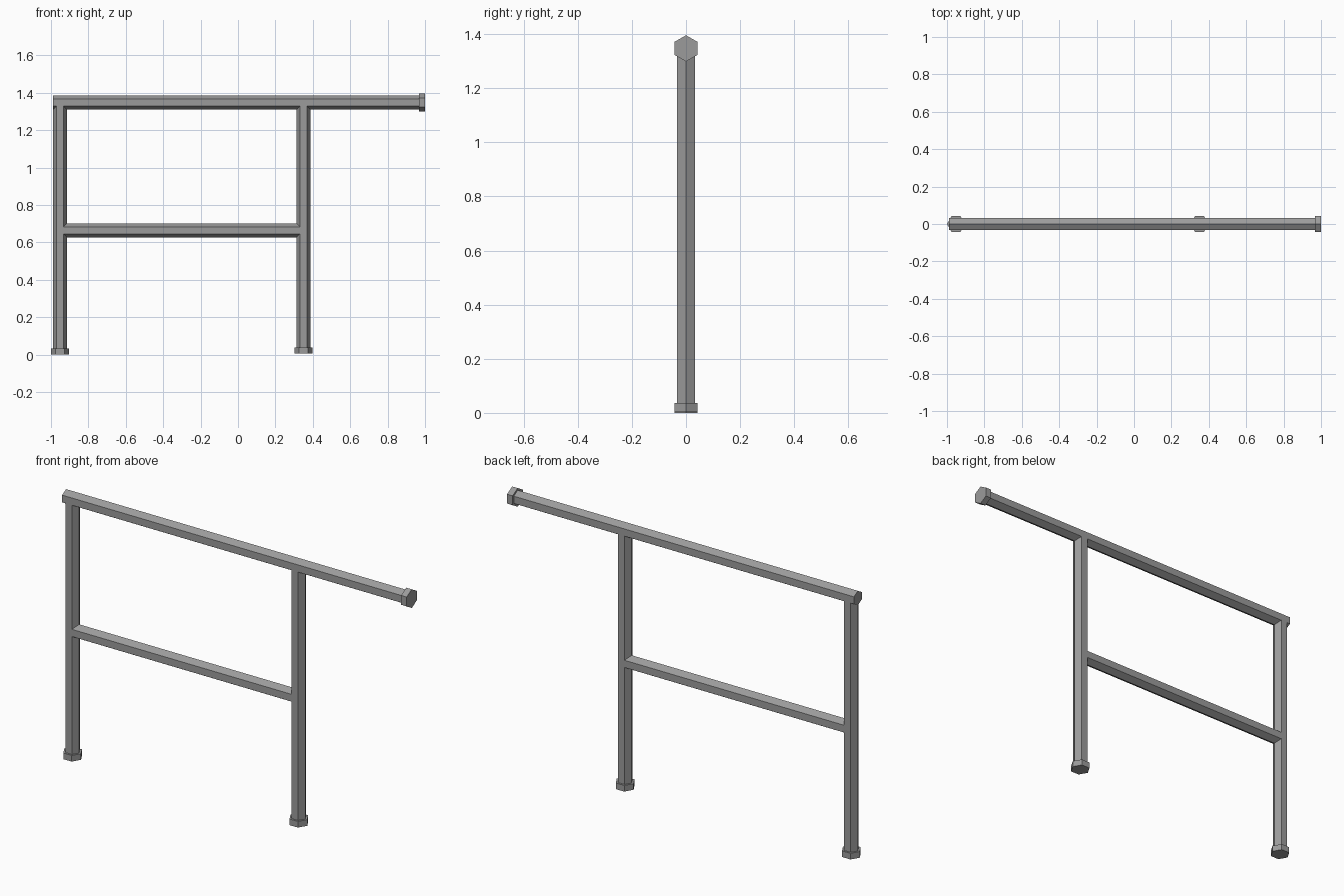
import bpy
import bmesh
from math import cos, sin, pi

cube = bpy.data.objects.get("Cube")
if cube:
    bpy.data.objects.remove(cube)

steel = bpy.data.materials.new("grey steel")
steel.use_nodes = True
grey = (0.33, 0.33, 0.33, 1)
steel.diffuse_color = grey
steel.node_tree.nodes["Principled BSDF"].inputs["Base Color"].default_value = grey


def hex_bar(name, axis, start, end, centre, radius):
    """Six-sided bar along x (centre is a z) or along z (centre is an x)."""
    bm = bmesh.new()
    rings = []
    for along in (start, end):
        ring = []
        for i in range(6):
            across = centre + radius * cos(i * pi / 3)
            y = radius * sin(i * pi / 3)
            co = (along, y, across) if axis == "x" else (across, y, along)
            ring.append(bm.verts.new(co))
        rings.append(ring)
    first, last = rings
    bm.faces.new(first)
    bm.faces.new(last)
    for i in range(6):
        j = (i + 1) % 6
        bm.faces.new((first[i], first[j], last[j], last[i]))
    bmesh.ops.recalc_face_normals(bm, faces=bm.faces)
    mesh = bpy.data.meshes.new(name)
    bm.to_mesh(mesh)
    bm.free()
    mesh.materials.append(steel)
    obj = bpy.data.objects.new(name, mesh)
    bpy.context.collection.objects.link(obj)


BAR, CAP, THICK = 0.0375, 0.0485, 0.032
TOP, MIDDLE = 1.347, 0.664
RIGHT, LEFT = -0.9515, 0.35

# Upright posts, each with a wider foot
for side, x, floor in (("right", RIGHT, 0), ("left", LEFT, 0.005)):
    hex_bar(side + "_post", "z", floor + 0.01, TOP - 0.015, x, BAR)
    hex_bar(side + "_foot", "z", floor, floor + THICK, x, CAP)

# Handrail with an end cap, and the middle rail between the posts
hex_bar("top_rail", "x", RIGHT - BAR, 0.99, TOP, BAR)
hex_bar("rail_end_cap", "x", 1 - THICK, 1, TOP, CAP)
hex_bar("middle_rail", "x", RIGHT + BAR * 0.45, LEFT - BAR * 0.45, MIDDLE, BAR)
